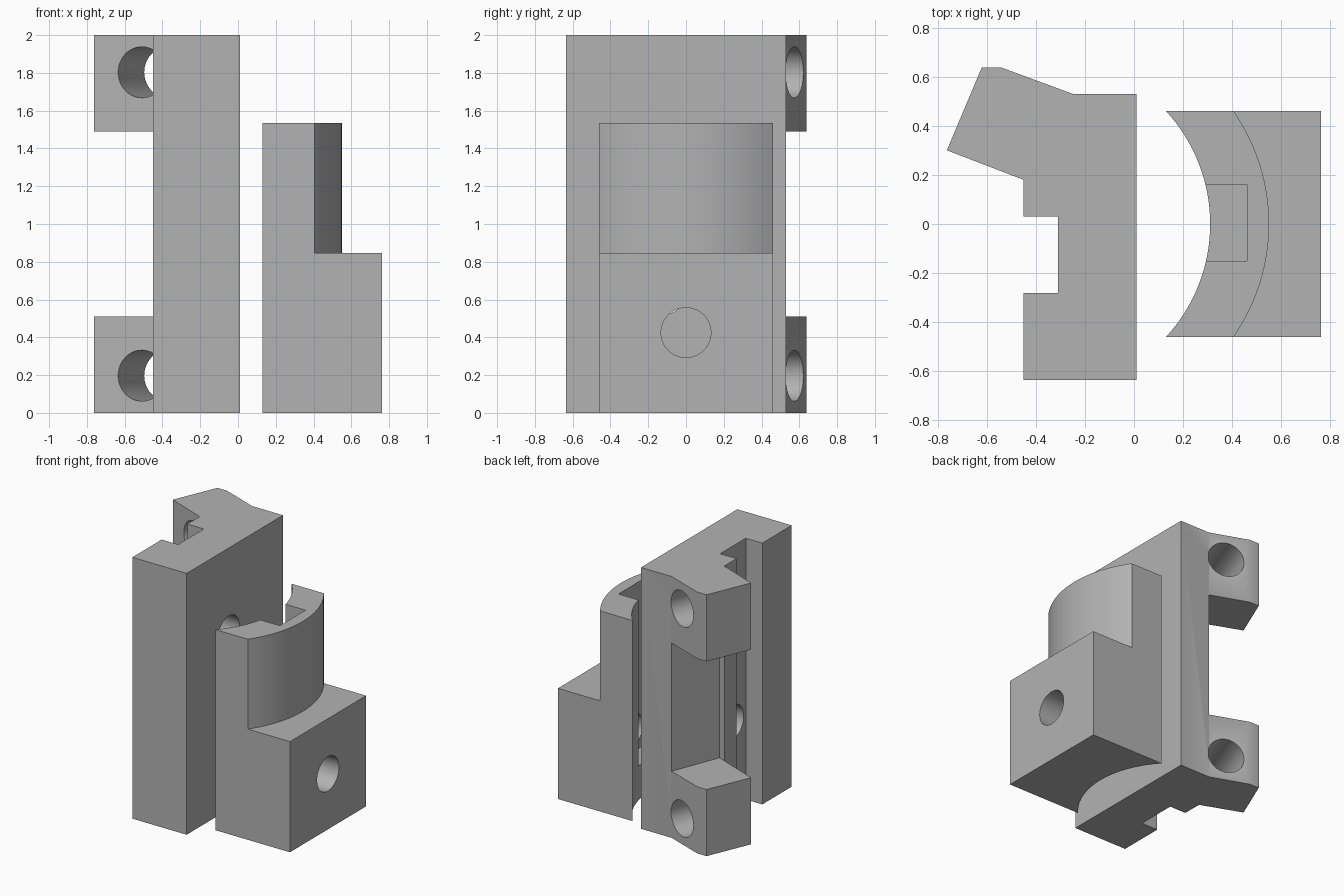
import bpy, bmesh, math
from mathutils import Matrix, Vector

old = bpy.data.objects.get("Cube")
if old:
    bpy.data.objects.remove(old, do_unlink=True)

grey = bpy.data.materials.new("plain_grey")
grey.use_nodes = True
grey.diffuse_color = (0.45, 0.45, 0.45, 1)
grey.node_tree.nodes["Principled BSDF"].inputs["Base Color"].default_value = (0.45, 0.45, 0.45, 1)


def make_object(name, bm):
    bmesh.ops.recalc_face_normals(bm, faces=bm.faces[:])
    mesh = bpy.data.meshes.new(name)
    bm.to_mesh(mesh)
    bm.free()
    mesh.materials.append(grey)
    obj = bpy.data.objects.new(name, mesh)
    bpy.context.collection.objects.link(obj)
    return obj


def prism(name, outline, z0, z1):
    """Extrude a plan outline upward."""
    bm = bmesh.new()
    face = bm.faces.new([bm.verts.new((x, y, z0)) for x, y in outline])
    top = bmesh.ops.extrude_face_region(bm, geom=[face])["geom"]
    verts = [v for v in top if isinstance(v, bmesh.types.BMVert)]
    bmesh.ops.translate(bm, vec=(0, 0, z1 - z0), verts=verts)
    return make_object(name, bm)


def rod(name, start, end, radius):
    """Round cutter between two points."""
    a, b = Vector(start), Vector(end)
    turn = (b - a).to_track_quat('Z', 'Y').to_matrix().to_4x4()
    bm = bmesh.new()
    bmesh.ops.create_cone(bm, cap_ends=True, segments=48, radius1=radius, radius2=radius,
                          depth=(b - a).length, matrix=Matrix.Translation((a + b) / 2) @ turn)
    return make_object(name, bm)


def arc(x_end, x_mid, half, steps=40):
    """Arc bulging to +x, from -half to +half in y."""
    sag = x_mid - x_end
    r = (half * half + sag * sag) / (2 * sag)
    a = math.asin(half / r)
    angles = [-a + 2 * a * i / steps for i in range(steps + 1)]
    return [(x_mid - r + r * math.cos(t), r * math.sin(t)) for t in angles]


def cut(target, cutters):
    """Subtract the cutters, then discard them."""
    for cutter in cutters:
        cutter.hide_render = True
        mod = target.modifiers.new("cut", 'BOOLEAN')
        mod.operation = 'DIFFERENCE'
        mod.solver = 'EXACT'
        mod.object = cutter
        bpy.ops.object.select_all(action='DESELECT')
        bpy.context.view_layer.objects.active = target
        target.select_set(True)
        bpy.ops.object.modifier_apply(modifier=mod.name)
        bpy.data.objects.remove(cutter, do_unlink=True)
    bpy.ops.object.shade_smooth_by_angle(angle=math.radians(30))


# Tall block with a rear groove and an angled flange
block = prism("mounting_block", [
    (0.01, -0.635), (0.01, 0.53), (-0.25, 0.53), (-0.54, 0.637), (-0.62, 0.637),
    (-0.762, 0.30), (-0.45, 0.18), (-0.45, 0.03), (-0.31, 0.03),
    (-0.31, -0.28), (-0.45, -0.28), (-0.45, -0.635)], 0, 2)

# Pocket that splits the flange into two lugs
block_cuts = [prism("flange_pocket", [
    (-0.25, 0.53), (-0.395, 0.16), (-0.45, 0.18), (-0.9, 0.2),
    (-0.9, 0.8), (-0.2, 0.8)], 0.51, 1.49)]

# Lug holes, square to the slanted face
centre = Vector((-0.37, 0.574))
along = Vector((-0.35, -0.937))
for z in (0.197, 1.803):
    block_cuts.append(rod("lug_hole", (*(centre - along * 0.15), z),
                          (*(centre + along * 0.42), z), 0.135))

# Cross holes through the groove floor
for z in (0.65, 1.35):
    block_cuts.append(rod("cross_hole", (-0.6, -0.125, z), (0.08, -0.125, z), 0.13))
cut(block, block_cuts)

# Clamp jaw: hollowed on the inside, stepped above on the outside
half = 0.46
jaw = prism("clamp_jaw", arc(0.13, 0.31, half) + [(0.762, half), (0.762, -half)], 0, 1.535)
step = prism("step", arc(0.405, 0.55, half) + [(0.405, 0.6), (1, 0.6), (1, -0.6), (0.405, -0.6)],
             0.847, 1.7)
notch = prism("notch", [(0, -0.15), (0.46, -0.15), (0.46, 0.16), (0, 0.16)], 0.26, 1.7)
bolt_hole = rod("bolt_hole", (0, 0, 0.425), (1, 0, 0.425), 0.132)
cut(jaw, [step, notch, bolt_hole])
